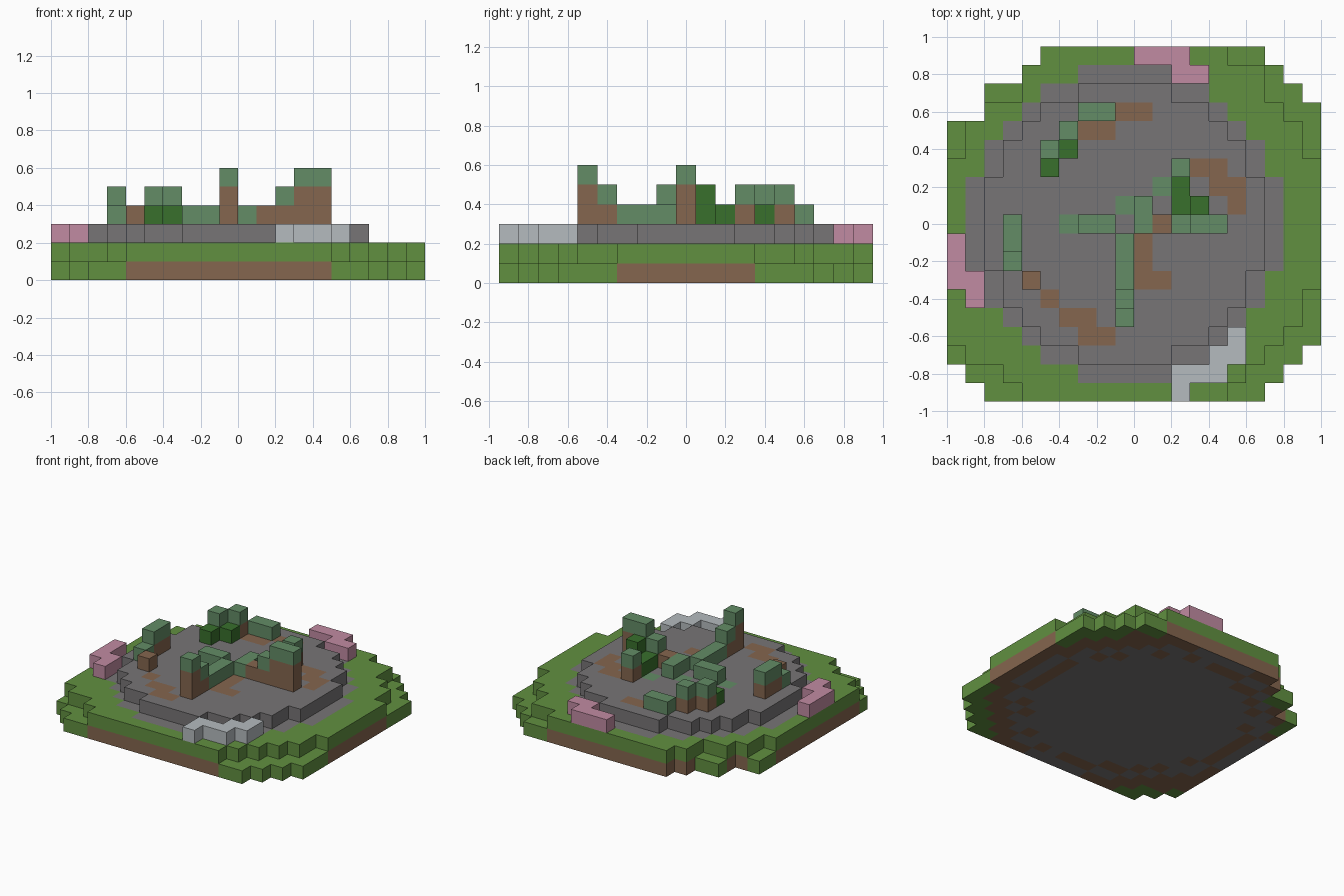
import bpy
import bmesh

if "Cube" in bpy.data.objects:
    bpy.data.objects.remove(bpy.data.objects["Cube"])

U = 0.1  # block size


def lin(c):
    c /= 255
    return c / 12.92 if c <= 0.04045 else ((c + 0.055) / 1.055) ** 2.4


MATS = {}
for name, rgb in {
    "grass": (97, 144, 64), "stone": (119, 117, 118), "dirt": (133, 102, 78),
    "moss": (99, 140, 102), "leaf": (56, 112, 44), "blossom": (193, 139, 162),
    "marble": (181, 187, 191),
}.items():
    m = bpy.data.materials.new(name)
    m.diffuse_color = (*map(lin, rgb), 1)
    m.use_nodes = True
    m.node_tree.nodes["Principled BSDF"].inputs["Base Color"].default_value = m.diffuse_color
    MATS[name] = m
ORDER = list(MATS)

# Outward direction and corner loop of each block side
SIDES = {
    (1, 0, 0): ((1, 0, 0), (1, 1, 0), (1, 1, 1), (1, 0, 1)),
    (-1, 0, 0): ((0, 1, 0), (0, 0, 0), (0, 0, 1), (0, 1, 1)),
    (0, 1, 0): ((1, 1, 0), (0, 1, 0), (0, 1, 1), (1, 1, 1)),
    (0, -1, 0): ((0, 0, 0), (1, 0, 0), (1, 0, 1), (0, 0, 1)),
    (0, 0, 1): ((0, 0, 1), (1, 0, 1), (1, 1, 1), (0, 1, 1)),
    (0, 0, -1): ((0, 1, 0), (1, 1, 0), (1, 0, 0), (0, 0, 0)),
}


def rows(left, right):
    """Cells between a left and right limit on each row, front to back."""
    return {(i, j - 9) for j in range(19) for i in range(left[j], right[j])}


def disc(half):
    """Round stepped area from its half widths, mirrored front to back."""
    return {(i, j) for j in range(1 - len(half), len(half))
            for i in range(-1 - half[abs(j)], half[abs(j)])}


def box(x0, x1, y0, y1):
    return {(i, j) for i in range(x0, x1 + 1) for j in range(y0, y1 + 1)}


# Ground plans
base = rows([-8, -9] + [-10] * 13 + [-8, -8, -6, -5],
            [7, 8, 9] + [10] * 13 + [9, 8, 7])
turf = rows([-6, -7, -9] + [-10] * 10 + [-9, -9, -8, -6, -6, -5],
            [5, 6, 7, 8, 9, 9] + [10] * 7 + [9, 9, 8, 7, 7, 5])
floor = disc([8, 8, 8, 7, 7, 6, 5, 4, 2])
rock = disc([7, 7, 7, 6, 6, 5, 4, 2])
NEAR = ((1, 0), (-1, 0), (0, 1), (0, -1))
under = floor | {(i + a, j + b) for i, j in floor for a, b in NEAR}
rim = {(i, j) for i, j in floor if any((i + a, j + b) not in floor for a, b in NEAR)}

# Flat patches on top of the rock
dirt_patch = (box(3, 4, 3, 3) | box(4, 5, 2, 2) | {(5, 1)} | box(0, 0, -3, -1)
              | {(1, -3), (-5, -4)} | box(-4, -3, -5, -5) | box(-3, -2, -6, -6)
              | box(-1, 0, 6, 6) | box(-3, -2, 5, 5))
moss_patch = {(-4, 0), (-1, 1), (1, 2)}

parts = {}


def put(part, cells, layer, color):
    for i, j in cells:
        parts.setdefault(part, {})[(i, j, layer)] = color


# Ground layers
put("base", base & turf, 0, "dirt")
put("base", base - turf, 0, "grass")
put("turf", turf, 1, "grass")
put("turf", floor & turf, 1, "stone")
put("rock", rock, 2, "stone")

# Walls: cells and the colour of each stacked block
for part, cells, stack in (
    ("front_wall", [(-1, -5)], ("dirt", "dirt", "moss")),
    ("front_wall", [(-1, -4)], ("dirt", "moss")),
    ("front_wall", box(-1, -1, -3, -1), ("moss",)),
    ("middle_wall", box(-3, -2, 0, 0) | box(0, 0, 0, 1), ("moss",)),
    ("right_wall", [(1, 0)], ("dirt",)),
    ("right_wall", [(2, 0)], ("dirt", "moss")),
    ("right_wall", box(3, 4, 0, 0), ("dirt", "dirt", "moss")),
    ("right_pillar", [(2, 3)], ("dirt", "moss")),
    ("right_bush", [(2, 2), (2, 1)], ("leaf",)),
    ("right_bush", [(3, 1)], ("leaf", "leaf")),
    ("back_wall", box(-3, -2, 6, 6), ("moss",)),
    ("back_wall", [(-4, 5), (-5, 4)], ("dirt", "moss")),
    ("back_bush", [(-4, 4), (-5, 3)], ("leaf",)),
    ("left_wall", box(-7, -7, -1, 0), ("dirt", "moss")),
    ("left_wall", [(-7, -2)], ("moss",)),
    ("left_stump", [(-6, -3)], ("dirt",)),
):
    for n, color in enumerate(stack):
        put(part, cells, 3 + n, color)

# Low borders resting on the turf
put("back_flowers", box(0, 2, 9, 9) | box(2, 3, 8, 8), 2, "blossom")
put("left_flowers", box(-10, -10, -3, -1) | box(-9, -9, -4, -3), 2, "blossom")
put("front_marble", {(2, -9), (5, -6)} | box(2, 4, -8, -8) | box(4, 5, -7, -7), 2, "marble")

solid = {c for p in parts.values() for c in p}


def face_color(cell, side, color):
    i, j, k = cell
    if side == (0, 0, 1) and k == 2:
        if (i, j) in dirt_patch:
            return "dirt"
        if (i, j) in moss_patch:
            return "moss"
    if side == (0, 0, -1) and k == 0 and (i, j) in under:
        dash = (i, j) in rim and (i + 2 * j) % 4 != 0
        return "dirt" if dash else "stone"
    return color


# Make one mesh per part, with only the outer block faces
for name, cells in parts.items():
    bm = bmesh.new()
    for cell, color in cells.items():
        for side, loop in SIDES.items():
            if tuple(a + b for a, b in zip(cell, side)) in solid:
                continue
            vs = [bm.verts.new(((cell[0] + x) * U, (cell[1] + y - 0.5) * U,
                                (cell[2] + z) * U)) for x, y, z in loop]
            f = bm.faces.new(vs)
            f.material_index = ORDER.index(face_color(cell, side, color))
    bmesh.ops.remove_doubles(bm, verts=bm.verts, dist=0.001)
    mesh = bpy.data.meshes.new(name)
    bm.to_mesh(mesh)
    bm.free()
    for m in ORDER:
        mesh.materials.append(MATS[m])
    bpy.context.collection.objects.link(bpy.data.objects.new(name, mesh))
